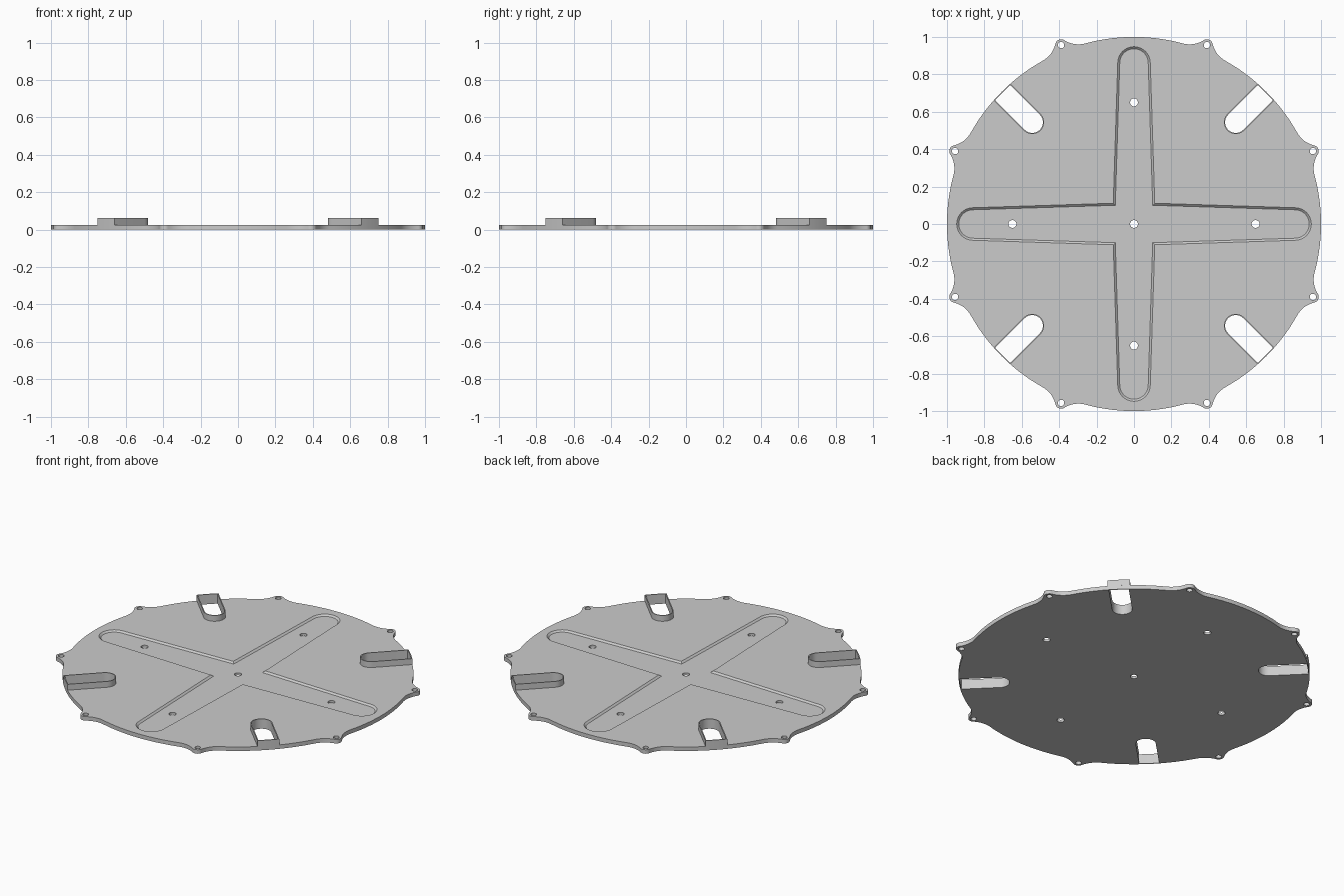
import bpy, bmesh, math
from math import sin, cos, pi, radians

if "Cube" in bpy.data.objects:
    bpy.data.objects.remove(bpy.data.objects["Cube"])

PLATE_T, RIM_TOP = 0.025, 0.062
POCKET_Z = 0.015

grey = bpy.data.materials.new("plain grey")
grey.diffuse_color = (0.6, 0.6, 0.6, 1)
grey.use_nodes = True
grey.node_tree.nodes["Principled BSDF"].inputs["Base Color"].default_value = grey.diffuse_color


def arc(cx, cy, r, a0, a1, n):
    return [(cx + r * cos(a0 + (a1 - a0) * i / n),
             cy + r * sin(a0 + (a1 - a0) * i / n)) for i in range(n + 1)]


def turn(pts, a):
    return [(x * cos(a) - y * sin(a), x * sin(a) + y * cos(a)) for x, y in pts]


def finish(name, bm):
    bmesh.ops.recalc_face_normals(bm, faces=bm.faces)
    me = bpy.data.meshes.new(name)
    bm.to_mesh(me)
    bm.free()
    me.materials.append(grey)
    ob = bpy.data.objects.new(name, me)
    bpy.context.collection.objects.link(ob)
    return ob


def prism(name, low, z0, z1, high=None):
    """Solid between two matching outlines."""
    bm = bmesh.new()
    a = [bm.verts.new((x, y, z0)) for x, y in low]
    b = [bm.verts.new((x, y, z1)) for x, y in (high or low)]
    bm.faces.new(a[::-1])
    bm.faces.new(b)
    for i in range(len(a)):
        j = (i + 1) % len(a)
        bm.faces.new((a[i], a[j], b[j], b[i]))
    return finish(name, bm)


def ring(name, outer, inner, z0, z1):
    """Thin wall between two matching outlines."""
    bm = bmesh.new()
    loops = [[bm.verts.new((x, y, z)) for x, y in pts]
             for pts, z in ((outer, z0), (outer, z1), (inner, z1), (inner, z0))]
    n = len(outer)
    for k in range(4):
        p, q = loops[k], loops[(k + 1) % 4]
        for i in range(n):
            j = (i + 1) % n
            bm.faces.new((p[i], p[j], q[j], q[i]))
    return finish(name, bm)


def plate_outline():
    ear_d, ear_r, f = 1.033, 0.031, 0.14
    ear_a = math.atan2(0.39, 0.957)
    R = 1 + f
    a = math.acos((R * R + ear_d ** 2 - (ear_r + f) ** 2) / (2 * R * ear_d))
    cx, cy = R * cos(a), -R * sin(a)
    e = math.atan2(-cy, ear_d - cx)
    # one bolt ear with concave fillets on both sides
    fillet = arc(cx, cy, f, pi - a, e, 8)
    ear = fillet + arc(ear_d, 0, ear_r, e - pi, pi - e, 14)[1:-1]
    ear += [(x, -y) for x, y in reversed(fillet)]
    pts = []
    for k in range(4):
        t0, t1 = k * pi / 2 + ear_a, (k + 1) * pi / 2 - ear_a
        t2 = t1 + 2 * ear_a
        pts += turn(ear, t0) + arc(0, 0, 1, t0 + a, t1 - a, 20)[1:-1]
        pts += turn(ear, t1) + arc(0, 0, 1, t1 + a, t2 - a, 20)[1:-1]
    holes = [(ear_d * cos(k * pi / 2 + s * ear_a), ear_d * sin(k * pi / 2 + s * ear_a))
             for k in range(4) for s in (-1, 1)]
    return pts, holes


def cross_outline(inset):
    c, r = 0.111 - inset, 0.087 - inset
    arm = [(c, c)] + arc(0, 0.861, r, 0, pi, 20)
    return [p for k in range(4) for p in turn(arm, k * pi / 2)]


def slot_outline(hw, R):
    """Slot along +x: round inner end, outer end following the disc."""
    b = math.asin(hw / R)
    return arc(0.769, 0, hw, pi / 2, 3 * pi / 2, 18) + arc(0, 0, R, -b, b, 6)


def cut(target, cutter):
    cutter.hide_render = True
    m = target.modifiers.new("cut", "BOOLEAN")
    m.operation, m.solver, m.object = "DIFFERENCE", "EXACT", cutter
    bpy.context.view_layer.objects.active = target
    bpy.ops.object.modifier_apply(modifier=m.name)
    bpy.data.objects.remove(cutter)


# round base plate with eight ears
outline, ear_holes = plate_outline()
plate = prism("base_plate", outline, 0, PLATE_T)

# shallow cross pocket with drafted walls
cut(plate, prism("pocket_cutter", cross_outline(0.011), POCKET_Z, PLATE_T + 0.01,
                 cross_outline(-0.011)))

# bolt holes
for x, y in ear_holes + [(0, 0), (0.65, 0), (-0.65, 0), (0, 0.65), (0, -0.65)]:
    r = 0.017 if math.hypot(x, y) > 1 else 0.021
    cut(plate, prism("hole_cutter", arc(x, y, r, 0, 2 * pi, 24)[:-1], -0.05, 0.1))

# four diagonal slots with thin raised rims
parts = [plate]
for k in range(4):
    a = radians(45 + 90 * k)
    inner = turn(slot_outline(0.057, 0.994), a)
    outer = turn(slot_outline(0.063, 1.0), a)
    cut(plate, prism("slot_cutter", inner, -0.05, 0.1))
    parts.append(ring(f"slot_rim_{k + 1}", outer, inner, PLATE_T, RIM_TOP))

bpy.ops.object.select_all(action="DESELECT")
for ob in parts:
    ob.select_set(True)
bpy.context.view_layer.objects.active = plate
bpy.ops.object.shade_smooth_by_angle(angle=radians(30))
